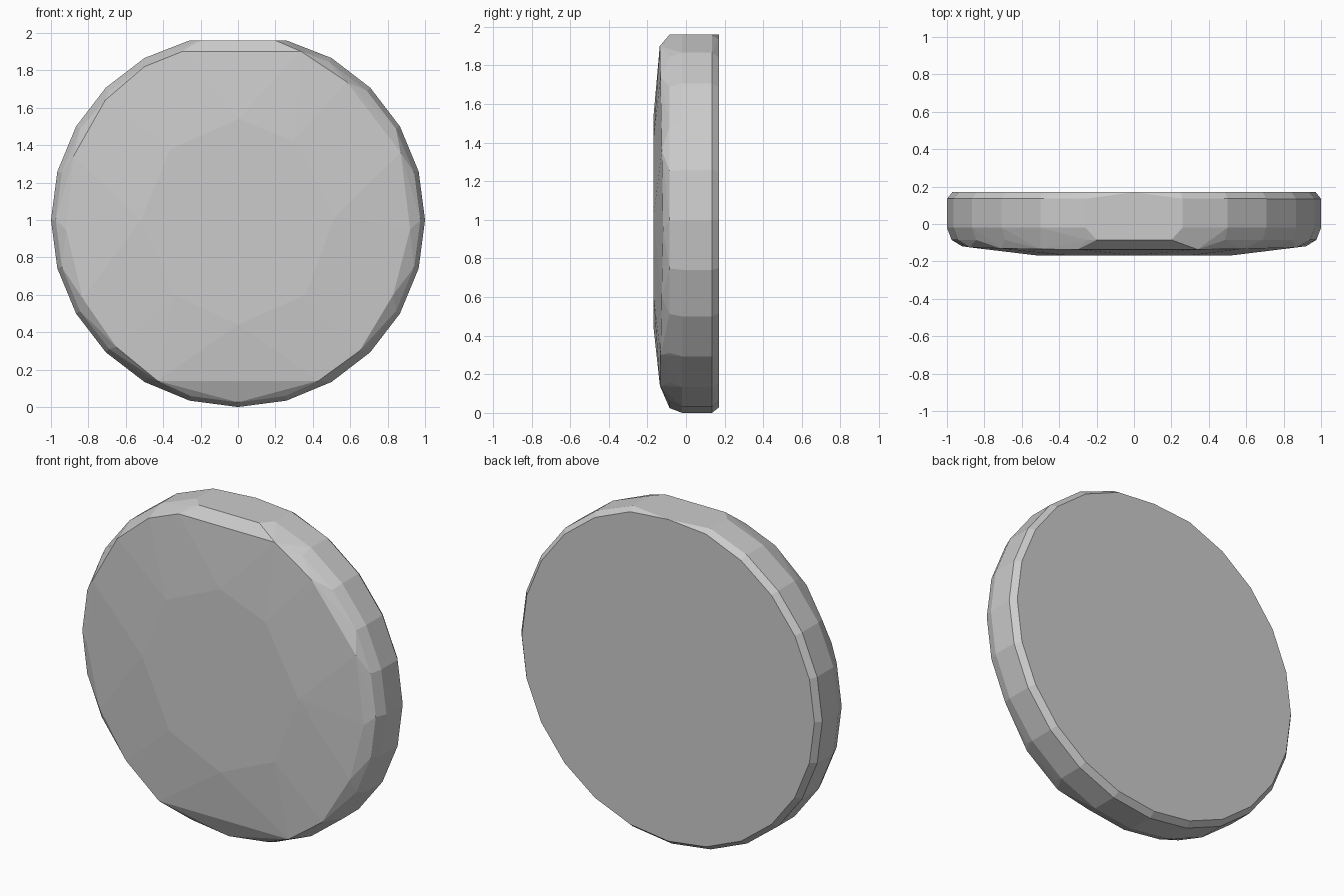
import bpy, bmesh
from math import sin, cos, tau

if "Cube" in bpy.data.objects:
    bpy.data.objects.remove(bpy.data.objects["Cube"])

TOP = 1.96      # flat cut along the top edge
SIDES = 24


def ring(radius, y, sides=SIDES):
    return [(radius * cos(tau * i / sides), y,
             min(1 + radius * sin(tau * i / sides), TOP)) for i in range(sides)]


# Rim: rings from the back edge to the rounded front shoulder
points = []
for radius, y in [(0.972, 0.17), (1.0, 0.135), (1.0, -0.02), (0.975, -0.085)]:
    points += ring(radius, y)
points += [(-0.2, -0.085, TOP), (0.2, -0.085, TOP)]

# Coarse front edge, where the rim meets the sloped face
front_edge = [(0.43, 0.14), (0.65, 0.30), (0.83, 0.60), (0.92, 0.95), (0.87, 1.36),
              (0.58, 1.74), (0.34, 1.90), (-0.30, 1.90), (-0.50, 1.82), (-0.71, 1.64),
              (-0.88, 1.34), (-0.92, 0.95), (-0.83, 0.58), (-0.65, 0.32), (-0.43, 0.14)]
points += [(x, -0.118 - 0.02 * abs(z - 1), z) for x, z in front_edge]

# Raised flat facet in the middle of the front
centre = [(0, 1.54), (0.30, 1.42), (0.52, 1.02), (0.36, 0.60),
          (0, 0.44), (-0.34, 0.60), (-0.52, 1.00), (-0.36, 1.38)]
points += [(x, -0.168, z) for x, z in centre]

# Convex, chunky faceted disc
bm = bmesh.new()
for p in points:
    bm.verts.new(p)
result = bmesh.ops.convex_hull(bm, input=bm.verts[:])
loose = [v for v in bm.verts if not v.link_faces]
bmesh.ops.delete(bm, geom=loose, context='VERTS')
bmesh.ops.dissolve_limit(bm, angle_limit=0.01, verts=bm.verts[:], edges=bm.edges[:])
bmesh.ops.recalc_face_normals(bm, faces=bm.faces[:])
mesh = bpy.data.meshes.new("faceted_disc")
bm.to_mesh(mesh)
bm.free()
disc = bpy.data.objects.new("faceted_disc", mesh)
bpy.context.collection.objects.link(disc)
